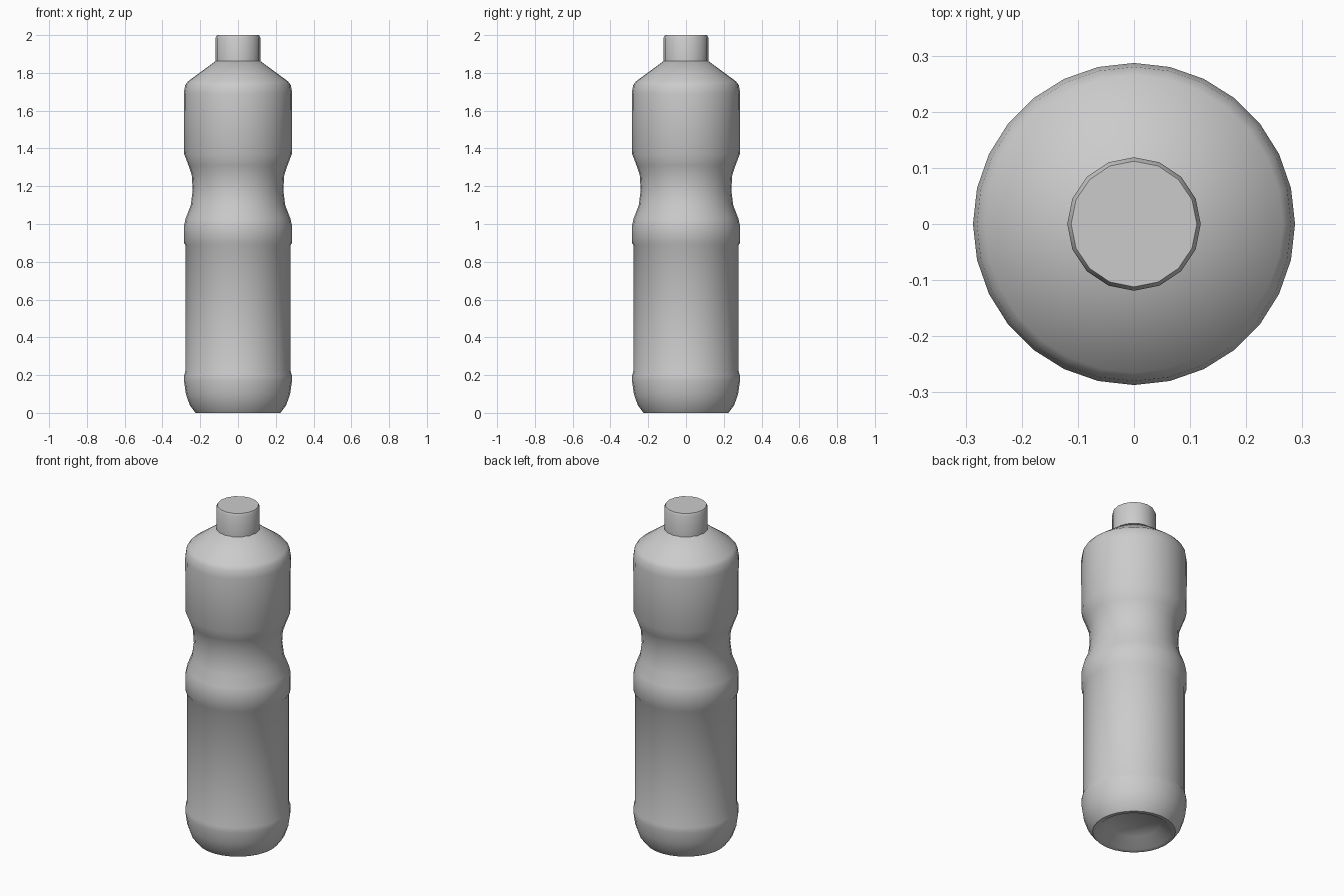
import bpy
import bmesh
from math import pi, radians

cube = bpy.data.objects.get("Cube")
if cube:
    bpy.data.objects.remove(cube, do_unlink=True)

# Single matte grey plastic
GREY = (0.6, 0.6, 0.6, 1.0)
plastic = bpy.data.materials.new("grey_plastic")
plastic.use_nodes = True
plastic.diffuse_color = GREY
plastic.node_tree.nodes["Principled BSDF"].inputs["Base Color"].default_value = GREY


def lathe(name, profile, sides, sharp_angle):
    """Spin a (radius, height) profile about z; ends on the axis close it."""
    bm = bmesh.new()
    points = [bm.verts.new((r, 0, z)) for r, z in profile]
    edges = [bm.edges.new(pair) for pair in zip(points, points[1:])]
    bmesh.ops.spin(bm, geom=points + edges, cent=(0, 0, 0), axis=(0, 0, 1),
                   angle=2 * pi, steps=sides, use_merge=True)
    bmesh.ops.remove_doubles(bm, verts=bm.verts, dist=0.0005)
    bmesh.ops.recalc_face_normals(bm, faces=bm.faces)
    mesh = bpy.data.meshes.new(name)
    bm.to_mesh(mesh)
    bm.free()
    mesh.materials.append(plastic)
    obj = bpy.data.objects.new(name, mesh)
    bpy.context.collection.objects.link(obj)
    bpy.ops.object.select_all(action="DESELECT")
    obj.select_set(True)
    bpy.context.view_layer.objects.active = obj
    bpy.ops.object.shade_smooth_by_angle(angle=radians(sharp_angle))
    return obj


# Bottle body: hollowed base, label panel, grip waist, sloped shoulder
body = [
    (0, 0.06), (0.14, 0.05), (0.2, 0.012), (0.225, 0.01),
    (0.255, 0.04), (0.276, 0.1), (0.286, 0.17), (0.285, 0.2), (0.277, 0.225),
    (0.277, 0.885), (0.286, 0.9), (0.286, 0.99), (0.277, 1.03),
    (0.25, 1.1), (0.24, 1.18), (0.245, 1.26), (0.262, 1.31), (0.285, 1.37),
    (0.287, 1.69), (0.28, 1.735), (0.265, 1.755), (0.115, 1.865), (0, 1.865),
]
lathe("bottle_body", body, 28, 40)

# Screw cap with a slightly chamfered rim
cap = [(0, 1.86), (0.119, 1.86), (0.119, 1.985), (0.112, 2.0), (0, 2.0)]
lathe("screw_cap", cap, 16, 40)

# Rest the bottle on the ground
for vert in bpy.data.objects["bottle_body"].data.vertices:
    if vert.co.z < 0.03:
        vert.co.z -= 0.01
